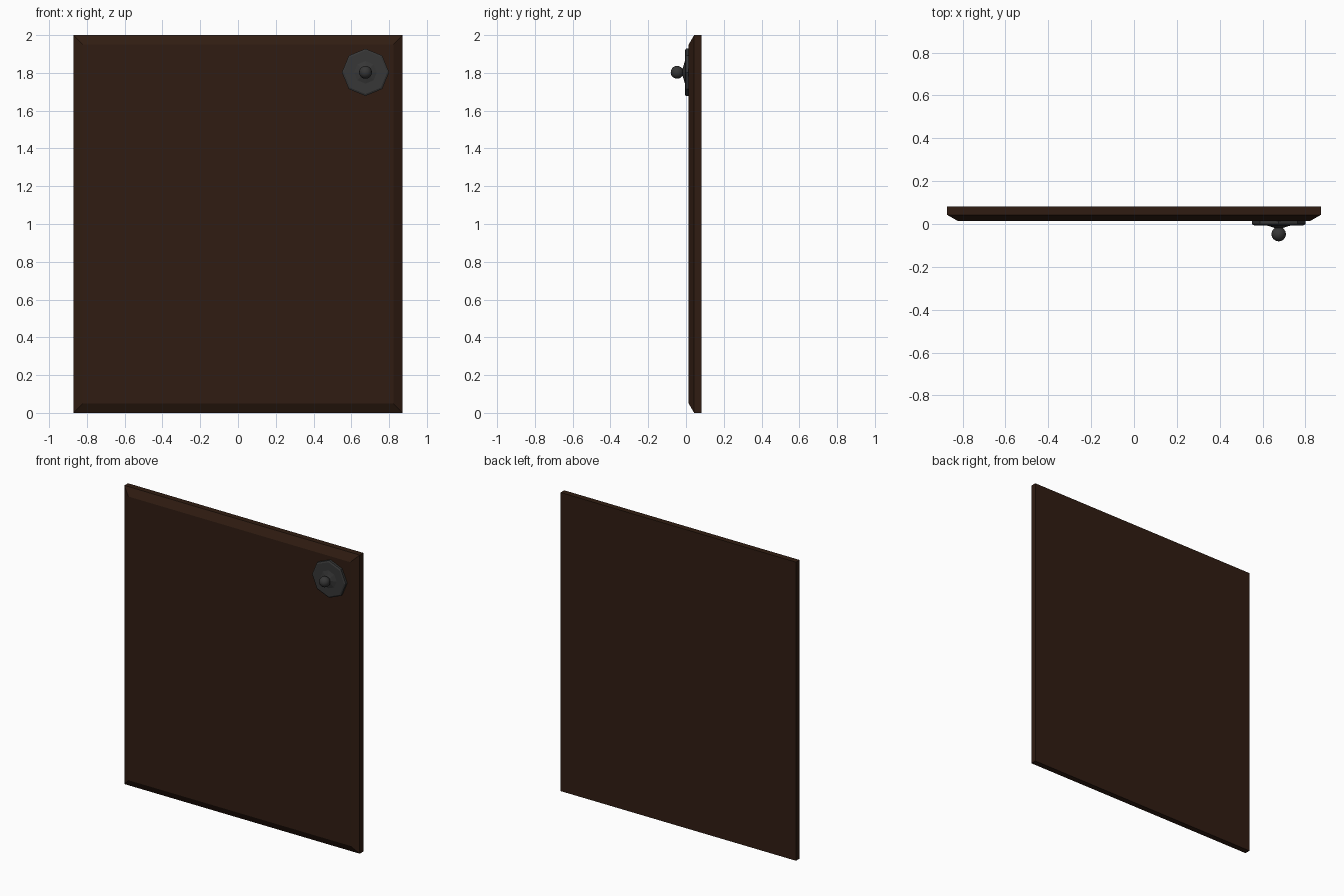
import bpy, bmesh, math

if "Cube" in bpy.data.objects:
    bpy.data.objects.remove(bpy.data.objects["Cube"])

KX, KZ = 0.675, 1.803  # knob centre on the door


def material(name, colour):
    m = bpy.data.materials.new(name)
    m.diffuse_color = (*colour, 1)
    m.use_nodes = True
    m.node_tree.nodes["Principled BSDF"].inputs["Base Color"].default_value = m.diffuse_color
    return m


def finish(name, bm, mat, smooth=False):
    bmesh.ops.recalc_face_normals(bm, faces=bm.faces)
    me = bpy.data.meshes.new(name)
    bm.to_mesh(me)
    bm.free()
    ob = bpy.data.objects.new(name, me)
    bpy.context.collection.objects.link(ob)
    me.materials.append(mat)
    for p in me.polygons:
        p.use_smooth = smooth
    return ob


def skin(rings):
    """Bridge closed rings of points and cap both ends."""
    bm = bmesh.new()
    vr = [[bm.verts.new(c) for c in r] for r in rings]
    n = len(vr[0])
    for a, b in zip(vr, vr[1:]):
        for i in range(n):
            j = (i + 1) % n
            bm.faces.new((a[i], a[j], b[j], b[i]))
    bm.faces.new(vr[0])
    bm.faces.new(vr[-1])
    return bm


def rect(inset, y):
    x, lo, hi = 0.872 - inset, inset, 2 - inset
    return [(-x, y, lo), (x, y, lo), (x, y, hi), (-x, y, hi)]


def circle(r, y, n=8):
    return [(KX + r * math.cos(math.tau * i / n), y,
             KZ + r * math.sin(math.tau * i / n)) for i in range(n)]


wood = material("dark_wood", (0.03, 0.012, 0.006))
iron = material("dark_iron", (0.038, 0.038, 0.038))

# door panel with a bevelled front
finish("door_panel", skin([rect(0, 0.081), rect(0, 0.043), rect(0.05, 0.014)]), wood)

# octagonal backplate rising to a flared stem
profile = [(0.125, 0.016), (0.125, -0.001), (0.115, -0.006), (0.06, -0.006),
           (0.035, -0.013), (0.015, -0.02), (0.013, -0.03)]
finish("knob_backplate", skin([circle(r, y) for r, y in profile]), iron)

# round knob
bm = bmesh.new()
bmesh.ops.create_uvsphere(bm, u_segments=16, v_segments=10, radius=0.034)
bmesh.ops.translate(bm, verts=bm.verts, vec=(KX, -0.047, KZ))
finish("knob_ball", bm, iron, smooth=True)
